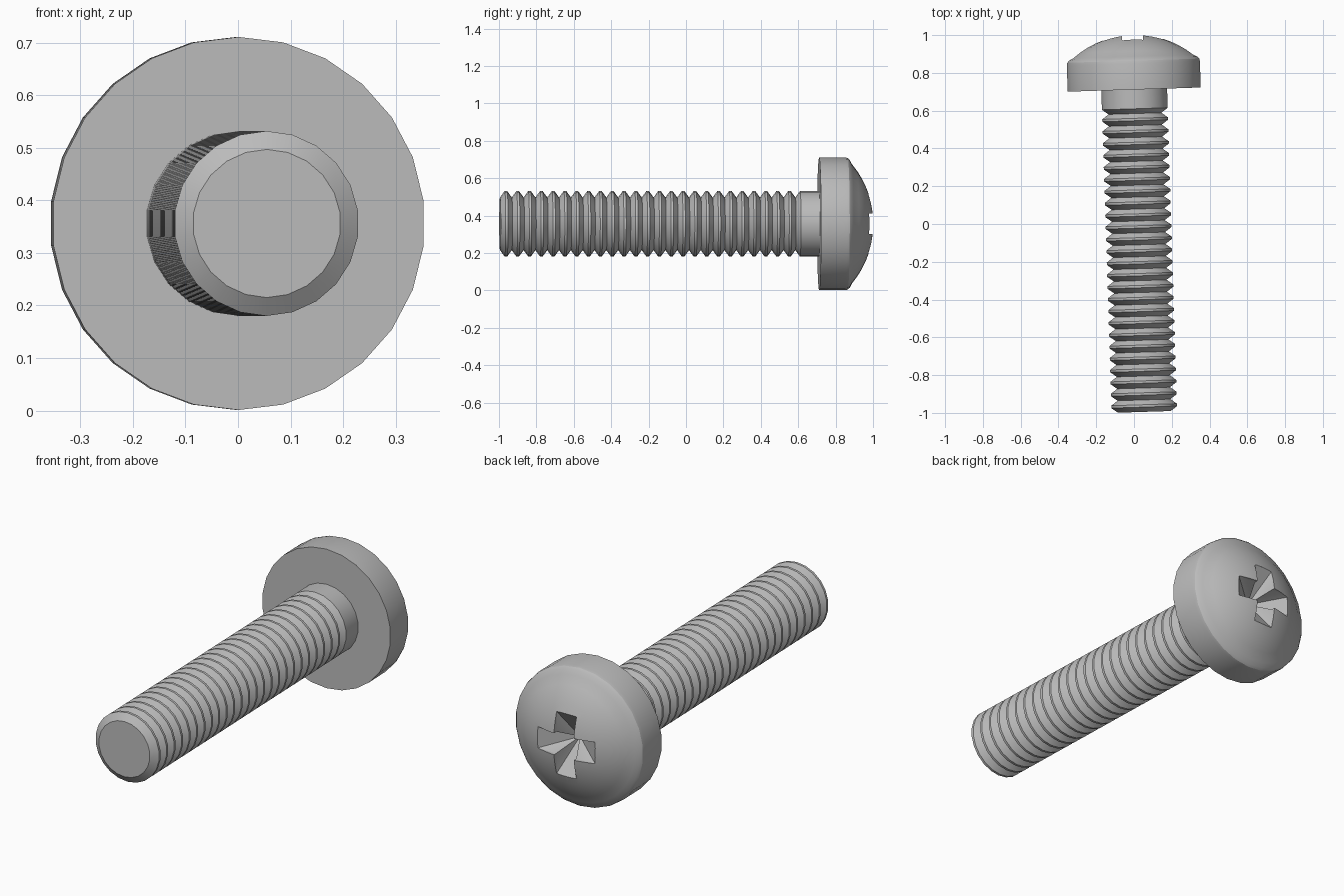
import bpy, bmesh
from math import sin, cos, pi, sqrt, radians
from mathutils import Matrix

if "Cube" in bpy.data.objects:
    bpy.data.objects.remove(bpy.data.objects["Cube"])

steel = bpy.data.materials.new("grey steel")
steel.use_nodes = True
GREY = (0.5, 0.5, 0.5, 1)
steel.diffuse_color = GREY
steel.node_tree.nodes["Principled BSDF"].inputs["Base Color"].default_value = GREY

# The screw lies along y, turned slightly about z
PLACE = Matrix.Translation((0.0235, 0, 0.356)) @ Matrix.Rotation(0.0315, 4, 'Z')


def make_object(name, bm):
    bmesh.ops.recalc_face_normals(bm, faces=bm.faces)
    bm.transform(PLACE)
    mesh = bpy.data.meshes.new(name)
    bm.to_mesh(mesh)
    bm.free()
    mesh.materials.append(steel)
    obj = bpy.data.objects.new(name, mesh)
    bpy.context.collection.objects.link(obj)
    return obj


def lathe(name, profile, sides):
    """Turn (radius, y) points around the y axis, closing ends with flat caps."""
    bm = bmesh.new()
    rings = []
    for r, y in profile:
        angles = [pi / 2 + 2 * pi * i / sides for i in range(sides)]
        rings.append([bm.verts.new((r * cos(a), y, r * sin(a))) for a in angles])
    for a, b in zip(rings, rings[1:]):
        for i in range(sides):
            j = (i + 1) % sides
            bm.faces.new((a[i], a[j], b[j], b[i]))
    bm.faces.new(rings[0])
    bm.faces.new(rings[-1])
    return make_object(name, bm)


def smooth(obj):
    bpy.ops.object.select_all(action='DESELECT')
    obj.select_set(True)
    bpy.context.view_layer.objects.active = obj
    bpy.ops.object.shade_smooth_by_angle(angle=radians(30))


# Threaded shaft: V-shaped ring threads, then a plain neck
ROOT, CREST, PITCH, TIP = 0.141, 0.176, 0.0632, -0.995
profile = []
for k in range(25):
    y = TIP + k * PITCH
    profile += [(ROOT, y), (CREST, y + PITCH * 0.4), (CREST, y + PITCH * 0.6)]
y = TIP + 25 * PITCH
profile += [(ROOT, y), (CREST, y + PITCH * 0.4), (CREST, 0.73)]
shaft = lathe("threaded_shaft", profile, 22)

# Domed head
DOME, TOP = 0.5, 1.003
profile = [(0.355, 0.712), (0.355, 0.85), (0.352, 0.865), (0.342, 0.876)]
for k in range(9):
    r = 0.32 - k * 0.0395
    profile.append((r, TOP - DOME + sqrt(DOME ** 2 - r ** 2)))
head = lathe("domed_head", profile, 26)

# Cross-shaped drive recess: straight rim, then tapering to a point
W, L = 0.055, 0.16
outline = []
for q in range(4):
    c, s = cos(q * pi / 2), sin(q * pi / 2)
    outline += [(c * u - s * v, s * u + c * v) for u, v in ((W, -W), (L, -W), (L, W))]
bm = bmesh.new()
rim = [bm.verts.new((x, 0.976, z)) for x, z in outline]
lid = [bm.verts.new((x, 1.06, z)) for x, z in outline]
apex = bm.verts.new((0, 0.86, 0))
n = len(outline)
for i in range(n):
    j = (i + 1) % n
    bm.faces.new((rim[i], rim[j], lid[j], lid[i]))
    bm.faces.new((rim[j], rim[i], apex))
bm.faces.new(lid)
cutter = make_object("recess_cutter", bm)
cutter.hide_render = True

cut = head.modifiers.new("cross recess", 'BOOLEAN')
cut.operation = 'DIFFERENCE'
cut.solver = 'EXACT'
cut.object = cutter
bpy.context.view_layer.objects.active = head
bpy.ops.object.modifier_apply(modifier=cut.name)
bpy.data.objects.remove(cutter)

for obj in (shaft, head):
    smooth(obj)
